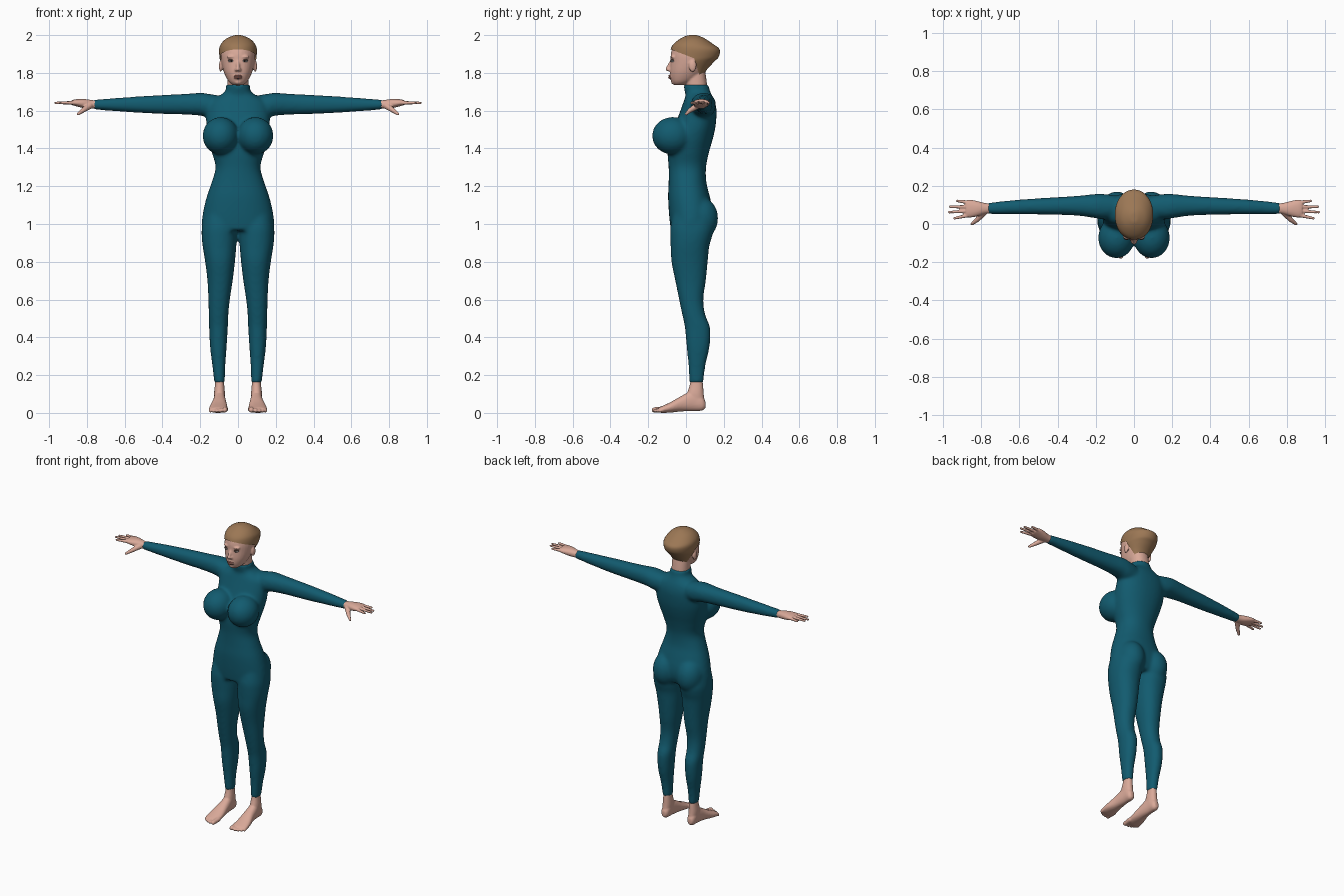
import bpy, bmesh, math
from mathutils import Vector, Matrix


def material(name, rgb):
    m = bpy.data.materials.new(name)
    m.diffuse_color = (*rgb, 1)
    return m


SUIT = material("teal suit", (0.006, 0.105, 0.16))
SKIN = material("skin", (0.70, 0.40, 0.32))
HAIR = material("brown hair", (0.33, 0.185, 0.09))
LIPS = material("lips", (0.42, 0.16, 0.13))
WHITE = material("eye white", (0.66, 0.66, 0.66))
DARK = material("dark brown", (0.06, 0.035, 0.025))


def loft(bm, axis, stations, s=1, power=2.2, n=32, sub=4):
    """Closed loft; station = (t, a0, a1, b0, b1), bounds across the axis."""
    def place(t, a, b):
        x, y, z = {"z": (a, b, t), "x": (t, a, b), "y": (a, t, b)}[axis]
        return Vector((x * s, y, z))
    pts, rows = [Vector(p) for p in stations], []
    for i in range(len(pts) - 1):
        p0, p1, p2, p3 = (pts[max(0, min(len(pts) - 1, i + k))] for k in (-1, 0, 1, 2))
        for k in range(sub):
            u = k / sub
            rows.append(0.5 * (2 * p1 + (p2 - p0) * u + (2 * p0 - 5 * p1 + 4 * p2 - p3) * u * u
                               + (3 * p1 - p0 - 3 * p2 + p3) * u ** 3))
    rows.append(pts[-1])
    rings = []
    for t, a0, a1, b0, b1 in rows:
        ring = []
        for k in range(n):
            c, d = math.cos(2 * math.pi * k / n), math.sin(2 * math.pi * k / n)
            c = math.copysign(abs(c) ** (2 / power), c)
            d = math.copysign(abs(d) ** (2 / power), d)
            ring.append(bm.verts.new(place(t, (a0 + a1) / 2 + c * (a1 - a0) / 2,
                                           (b0 + b1) / 2 + d * (b1 - b0) / 2)))
        rings.append(ring)
    for r, q in zip(rings, rings[1:]):
        for k in range(n):
            bm.faces.new((r[k], r[(k + 1) % n], q[(k + 1) % n], q[k]))
    bm.faces.new(rings[0])
    bm.faces.new(rings[-1])


def ball(bm, c, r, sub=3):
    m = Matrix.Translation(c) @ Matrix.Diagonal((*r, 1))
    bmesh.ops.create_icosphere(bm, subdivisions=sub, radius=1, matrix=m)


def finger(bm, p, q, r0, r1, n=12):
    """Tapered rounded rod as a chain of balls."""
    for i in range(n):
        u = i / (n - 1)
        r = r0 + (r1 - r0) * u
        ball(bm, Vector(p).lerp(Vector(q), u), (r, r, r), 2)


def finish(bm, name, mat, voxel=0, smooth=0):
    bmesh.ops.recalc_face_normals(bm, faces=bm.faces)
    me = bpy.data.meshes.new(name)
    bm.to_mesh(me)
    bm.free()
    ob = bpy.data.objects.new(name, me)
    bpy.context.collection.objects.link(ob)
    if voxel:  # fuse the overlapping volumes into one skin
        r = ob.modifiers.new("fuse", "REMESH")
        r.mode, r.voxel_size = "VOXEL", voxel
        sm = ob.modifiers.new("soften", "SMOOTH")
        sm.factor, sm.iterations = 0.5, smooth
        dg = bpy.context.evaluated_depsgraph_get()
        me = bpy.data.meshes.new_from_object(ob.evaluated_get(dg))
        ob.modifiers.clear()
        ob.data = me
    me.materials.clear()
    me.materials.append(mat)
    for p in me.polygons:
        p.use_smooth, p.material_index = True, 0
    return ob


# bodysuit: torso, bust, seat, legs and arms
torso = [(1.737, .064, -.014, .121), (1.705, .066, -.008, .127), (1.682, .095, -.002, .137),
         (1.65, .15, -.012, .152), (1.60, .167, -.03, .162), (1.52, .168, -.06, .157),
         (1.45, .158, -.09, .142), (1.38, .139, -.098, .122), (1.30, .119, -.092, .106),
         (1.22, .140, -.092, .108), (1.15, .164, -.095, .125), (1.08, .182, -.092, .14),
         (1.02, .191, -.087, .14), (.965, .192, -.08, .12)]
leg = [(1.05, .01, .18, -.07, .13), (.98, .004, .192, -.083, .145), (.93, .005, .192, -.083, .137),
       (.88, .009, .187, -.081, .123), (.80, .016, .174, -.077, .115), (.70, .028, .162, -.057, .105),
       (.60, .043, .157, -.037, .092), (.52, .051, .155, -.02, .102), (.45, .054, .153, -.006, .128),
       (.35, .06, .148, .003, .125), (.25, .067, .136, .013, .103), (.155, .07, .125, .018, .092)]
arm = [(.10, .03, .15, 1.56, 1.68), (.16, .025, .157, 1.563, 1.69), (.20, .03, .157, 1.574, 1.694),
       (.30, .044, .147, 1.58, 1.688), (.46, .049, .137, 1.585, 1.68), (.62, .051, .126, 1.595, 1.669),
       (.765, .052, .111, 1.606, 1.658)]
bm = bmesh.new()
loft(bm, "z", [(z, -w, w, a, b) for z, w, a, b in torso])
for s in (1, -1):
    loft(bm, "z", leg, s)
    loft(bm, "x", arm, s)
    ball(bm, (s * .092, -.072, 1.467), (.096, .108, .1))
    ball(bm, (s * .09, .073, 1.03), (.086, .098, .115))
finish(bm, "bodysuit", SUIT, .009, 12)

# hands: palm, four fingers and thumb
palm = [(.74, .058, .105, 1.612, 1.652), (.78, .052, .11, 1.61, 1.657), (.82, .04, .12, 1.614, 1.662),
        (.86, .034, .127, 1.624, 1.66), (.88, .04, .122, 1.63, 1.655)]
for s, side in ((1, "left"), (-1, "right")):
    bm = bmesh.new()
    loft(bm, "x", palm, s)
    for y0, x1, y1 in ((.047, .938, .03), (.068, .966, .062), (.09, .961, .09), (.112, .925, .121)):
        finger(bm, (s * .86, y0, 1.642), (s * x1, y1, 1.641), .0115, .0075)
    finger(bm, (s * .785, .06, 1.626), (s * .82, .022, 1.602), .018, .013)
    finger(bm, (s * .82, .022, 1.602), (s * .848, .0, 1.582), .013, .008)
    finish(bm, side + "_hand", SKIN, .004, 3)

# feet: ankle, foot and toes
foot = [(.103, .085, .112, .025, .06), (.085, .072, .124, .012, .09), (.04, .068, .128, .01, .12),
        (-.02, .062, .135, .008, .092), (-.08, .056, .15, .002, .058), (-.125, .056, .154, 0, .037),
        (-.145, .062, .148, .003, .028)]
ankle = [(.19, .076, .119, .025, .085), (.15, .073, .122, .02, .09), (.10, .069, .127, .005, .094),
         (.05, .07, .125, -.01, .1)]
for s, side in ((1, "left"), (-1, "right")):
    bm = bmesh.new()
    loft(bm, "y", foot, s)
    loft(bm, "z", ankle, s)
    for x, y, r in ((.07, -.168, .0145), (.094, -.167, .0105), (.113, -.16, .01),
                    (.13, -.15, .0095), (.146, -.138, .009)):
        finger(bm, (s * (x - .002), -.115, .02), (s * x, y, r + .001), r + .002, r)
    finish(bm, side + "_foot", SKIN, .005, 3)

# head: skull, neck, nose, chin and ears
skull = [(1.735, .024, -.062, -.01), (1.75, .045, -.074, .03), (1.775, .062, -.082, .07),
         (1.81, .077, -.085, .1), (1.86, .089, -.082, .135), (1.90, .092, -.08, .145),
         (1.94, .086, -.066, .13), (1.97, .064, -.03, .1), (1.987, .025, .01, .06)]
bm = bmesh.new()
loft(bm, "z", [(z, -w, w, a, b) for z, w, a, b in skull], power=2.1)
loft(bm, "z", [(1.69, -.056, .056, 0, .115), (1.75, -.056, .056, -.004, .11),
               (1.82, -.056, .056, -.01, .1)])
finger(bm, (0, -.078, 1.864), (0, -.098, 1.82), .007, .0115)
ball(bm, (0, -.06, 1.753), (.022, .02, .016))
ball(bm, (0, -.078, 1.779), (.024, .013, .014))
for s in (1, -1):
    ball(bm, (s * .009, -.089, 1.816), (.009, .011, .008))
    ball(bm, (s * .034, -.067, 1.885), (.026, .015, .009))
    ball(bm, (s * .092, .035, 1.835), (.009, .02, .031))
finish(bm, "head", SKIN, .005, 4)

# hair cap swept back to a point, trimmed along the hairline
cap = [(1.785, .052, .03, .09), (1.82, .072, -.02, .113), (1.86, .093, -.08, .15),
       (1.885, .098, -.088, .173), (1.925, .1, -.081, .178), (1.953, .09, -.066, .143),
       (1.98, .064, -.032, .103), (1.997, .026, .004, .066), (2.0, .006, .026, .042)]
bm = bmesh.new()
loft(bm, "z", [(z, -w, w, a, b) for z, w, a, b in cap], power=2.05, n=40)
lines = [(Vector((0, -.08, 1.924)), Vector((0, .38, 1))),
         (Vector((0, .055, 1.84)), Vector((0, 1, .3)))]
for co, no in lines:
    bmesh.ops.bisect_plane(bm, geom=bm.verts[:] + bm.edges[:] + bm.faces[:],
                           plane_co=co, plane_no=no)
bald = [f for f in bm.faces
        if all((f.calc_center_median() - co).dot(no) < 0 for co, no in lines)]
bmesh.ops.delete(bm, geom=bald, context="FACES")
finish(bm, "hair", HAIR)

# eyes, brows and lips
for s, side in ((1, "left"), (-1, "right")):
    for part, c, r, mat in (("eye", (s * .036, -.067, 1.862), (.0155, .0145, .006), WHITE),
                            ("iris", (s * .035, -.0785, 1.862), (.0045, .0045, .0045), DARK),
                            ("lash", (s * .037, -.069, 1.868), (.018, .0145, .0022), DARK)):
        bm = bmesh.new()
        ball(bm, c, r)
        finish(bm, side + "_" + part, mat)
for name, z, h in (("upper_lip", 1.784, .005), ("lower_lip", 1.774, .0055)):
    bm = bmesh.new()
    ball(bm, (0, -.082, z), (.022, .0125, h))
    finish(bm, name, LIPS)
